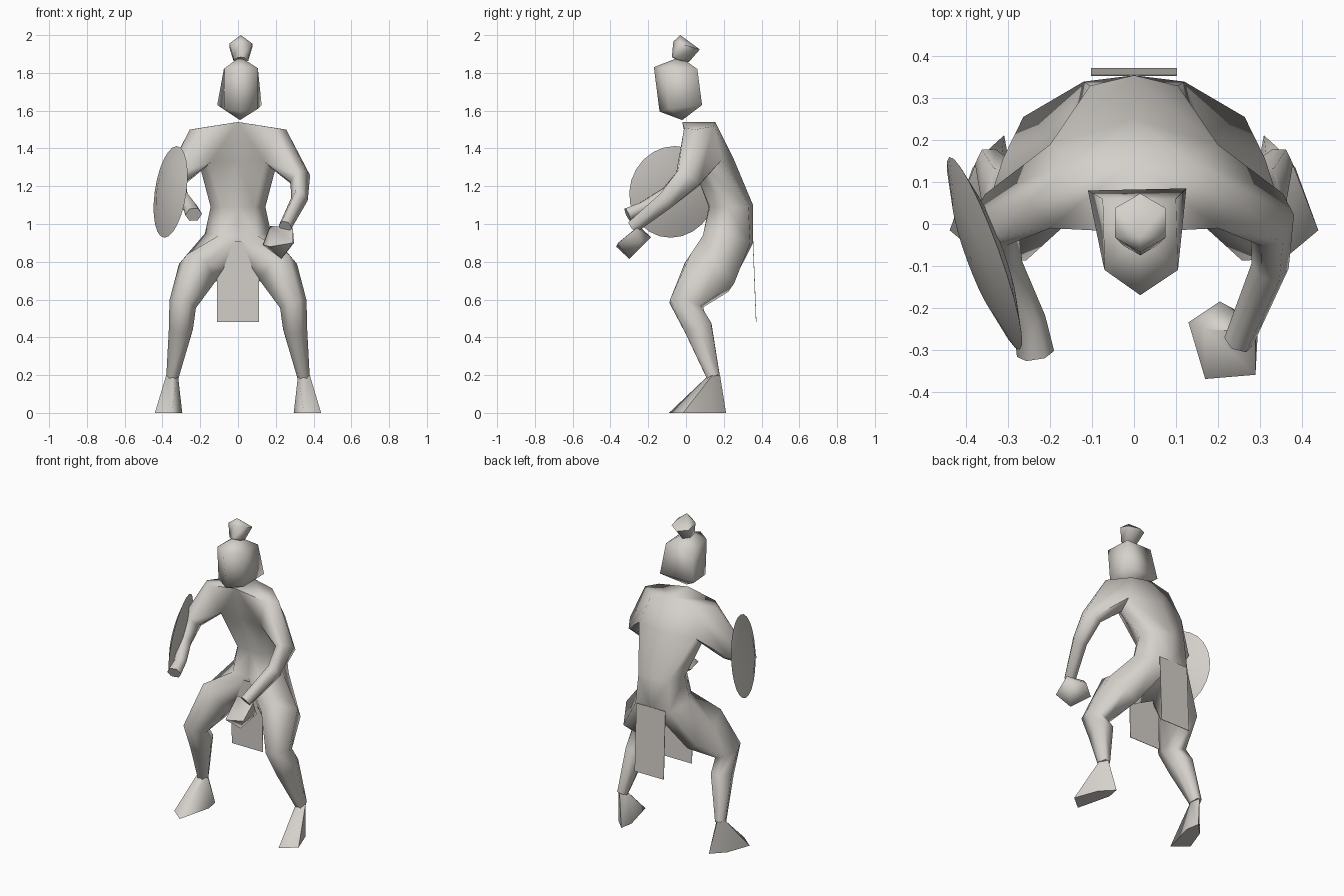
import bpy, bmesh, math
from mathutils import Vector

cube = bpy.data.objects.get("Cube")
if cube:
    bpy.data.objects.remove(cube, do_unlink=True)

clay = bpy.data.materials.new("warm_grey")
clay.use_nodes = True
colour = (0.66, 0.63, 0.59, 1)
clay.diffuse_color = colour
clay.node_tree.nodes["Principled BSDF"].inputs["Base Color"].default_value = colour


def finish(name, bm, angle=65):
    """Turn a bmesh into a smooth shaded object."""
    bmesh.ops.recalc_face_normals(bm, faces=bm.faces)
    mesh = bpy.data.meshes.new(name)
    bm.to_mesh(mesh)
    bm.free()
    mesh.materials.append(clay)
    obj = bpy.data.objects.new(name, mesh)
    bpy.context.collection.objects.link(obj)
    bpy.ops.object.select_all(action='DESELECT')
    obj.select_set(True)
    bpy.context.view_layer.objects.active = obj
    bpy.ops.object.shade_smooth_by_angle(angle=math.radians(angle))
    return obj


def skin(bm, a, b):
    """Join two closed rings of equal length with quads."""
    n = len(a)
    for i in range(n):
        j = (i + 1) % n
        bm.faces.new((a[i], a[j], b[j], b[i]))


def loft(name, rings, tips, angle=65):
    """Skin rings of points; each end is drawn to a tip."""
    bm = bmesh.new()
    loops = [[bm.verts.new(p) for p in ring] for ring in rings]
    for a, b in zip(loops, loops[1:]):
        skin(bm, a, b)
    for loop, tip in zip((loops[0], loops[-1]), tips):
        t = bm.verts.new(tip)
        for i in range(len(loop)):
            bm.faces.new((loop[i], loop[i - 1], t))
    return finish(name, bm, angle)


def grow_limb(bm, opening, joints, side):
    """Grow a six sided limb out of an opening along (x, y, z, width, depth)."""
    root = sum((v.co for v in opening), Vector()) / len(opening)
    pts = [root] + [Vector((j[0] * side, j[1], j[2])) for j in joints]
    last = opening
    for k, (_, _, _, w, h) in enumerate(joints, 1):
        p = pts[k]
        d = (pts[min(k + 1, len(pts) - 1)] - pts[k - 1]).normalized()
        u = (Vector((side, 0, 0)) - d * d.x * side).normalized()
        v = d.cross(u)
        ring = [bm.verts.new(p + u * w * math.cos(t) + v * h * math.sin(t))
                for t in (math.tau * i / 6 for i in range(6))]
        # Line the ring up with the previous one
        choices = [(r[i:] + r[:i]) for r in (ring, ring[::-1]) for i in range(6)]
        ring = min(choices, key=lambda c: sum((a.co - b.co).length_squared
                                              for a, b in zip(last, c)))
        skin(bm, last, ring)
        last = ring
    bm.faces.new(last)


def hull(name, points, side=1):
    bm = bmesh.new()
    for x, y, z in points:
        bm.verts.new((x * side, y, z))
    bmesh.ops.convex_hull(bm, input=bm.verts)
    return finish(name, bm)


# Torso half sections, front centre round to back centre
sections = [
    [(0, -0.02, 1.54), (0.20, -0.01, 1.508), (0.255, 0.05, 1.50), (0.14, 0.145, 1.518), (0, 0.155, 1.54)],
    [(0, 0.03, 1.33), (0.14, 0.025, 1.33), (0.195, 0.12, 1.28), (0.20, 0.19, 1.34), (0, 0.25, 1.35)],
    [(0, 0.12, 1.09), (0.09, 0.125, 1.09), (0.145, 0.22, 1.09), (0.105, 0.33, 1.09), (0, 0.355, 1.10)],
    [(0, 0.10, 0.93), (0.10, 0.09, 0.94), (0.175, 0.21, 0.95), (0.12, 0.34, 0.90), (0, 0.355, 0.90)]]
leg = [(0.216, 0.125, 0.742, 0.112, 0.16), (0.293, -0.005, 0.575, 0.073, 0.095),
       (0.302, 0.065, 0.45, 0.064, 0.085), (0.347, 0.145, 0.19, 0.033, 0.04)]
elbow = (0.33, 0.01, 1.24, 0.056, 0.078)
arms = {1: [elbow, (0.325, -0.10, 1.13, 0.045, 0.055), (0.25, -0.28, 0.985, 0.036, 0.04)],
        -1: [elbow, (0.31, -0.10, 1.15, 0.045, 0.05), (0.25, -0.23, 1.085, 0.04, 0.035),
             (0.235, -0.31, 1.05, 0.045, 0.04)]}

# Body: torso with arms and legs grown from its openings
bm = bmesh.new()
centre = [(bm.verts.new(s[0]), bm.verts.new(s[-1])) for s in sections]
crotch = bm.verts.new((0, 0.17, 0.73))
for side in (1, -1):
    rows = [[f] + [bm.verts.new((x * side, y, z)) for x, y, z in s[1:-1]] + [b]
            for s, (f, b) in zip(sections, centre)]
    for level, (a, b) in enumerate(zip(rows, rows[1:])):
        for i in range(4):
            if level > 0 or i in (0, 3):
                bm.faces.new((a[i], a[i + 1], b[i + 1], b[i]))
    bm.faces.new(rows[0])
    grow_limb(bm, rows[0][1:4] + rows[1][3:0:-1], arms[side], side)
    grow_limb(bm, rows[-1] + [crotch], leg, side)
finish("body", bm, 75)

# Feet
foot = [(0.318, 0.14, 0.2), (0.38, 0.14, 0.2), (0.347, 0.11, 0.19), (0.345, 0.18, 0.2),
        (0.31, 0.212, 0), (0.385, 0.135, 0), (0.44, -0.015, 0), (0.35, -0.09, 0), (0.295, 0.13, 0)]
for word, side in (("left", 1), ("right", -1)):
    hull(word + "_foot", foot, side)

# Fist of the free arm
hull("left_hand", [(0.17, -0.25, 0.99), (0.13, -0.235, 0.89), (0.205, -0.185, 0.93),
                   (0.29, -0.26, 0.98), (0.29, -0.36, 0.9), (0.17, -0.37, 0.88),
                   (0.23, -0.3, 0.815), (0.297, -0.235, 0.9)])

# Head: five sided block with a pointed crown and chin
jaw = [(-0.11, 0.08, 1.63), (0.125, 0.085, 1.63), (0.105, -0.09, 1.61),
       (0.015, -0.14, 1.595), (-0.075, -0.09, 1.61)]
brow = [(-0.075, 0.06, 1.82), (0.1, 0.06, 1.82), (0.105, -0.11, 1.825),
        (0.015, -0.17, 1.83), (-0.07, -0.11, 1.825)]
loft("head", [jaw, brow], ((0.01, -0.02, 1.55), (0.01, -0.03, 1.885)), 80)

# Topknot leaning back
knot = []
for y, z, r in ((-0.03, 1.87, 0.045), (0.003, 1.945, 0.07)):
    knot.append([(0.015 + r * math.cos(t), y + r * math.sin(t), z - 0.3 * r * math.sin(t))
                 for t in (math.tau * i / 6 + math.pi / 6 for i in range(6))])
loft("topknot", knot, ((0.015, -0.03, 1.86), (0.015, -0.03, 2.0)))

# Round shield: a lens facing outwards
radius, bulge = 0.245, 0.035
discs = [[(r * math.cos(math.tau * i / 24), r * math.sin(math.tau * i / 24), h) for i in range(24)]
         for r, h in ((radius * 0.6, -bulge * 0.7), (radius, 0), (radius * 0.6, bulge * 0.7))]
shield = loft("shield", discs, ((0, 0, -bulge), (0, 0, bulge)))
shield.location = (-0.357, -0.07, 1.17)
shield.rotation_euler = Vector((-0.93, -0.34, 0.14)).to_track_quat('Z', 'Y').to_euler()

# Loincloth flaps
for name, top_y, low_y, w in (("front_flap", 0.085, 0.095, 0.11), ("back_flap", 0.353, 0.37, 0.103)):
    hull(name, [(x, y + t, z) for x in (-w, w) for t in (0, 0.003)
                for y, z in ((top_y, 0.91), (low_y, 0.48))])
